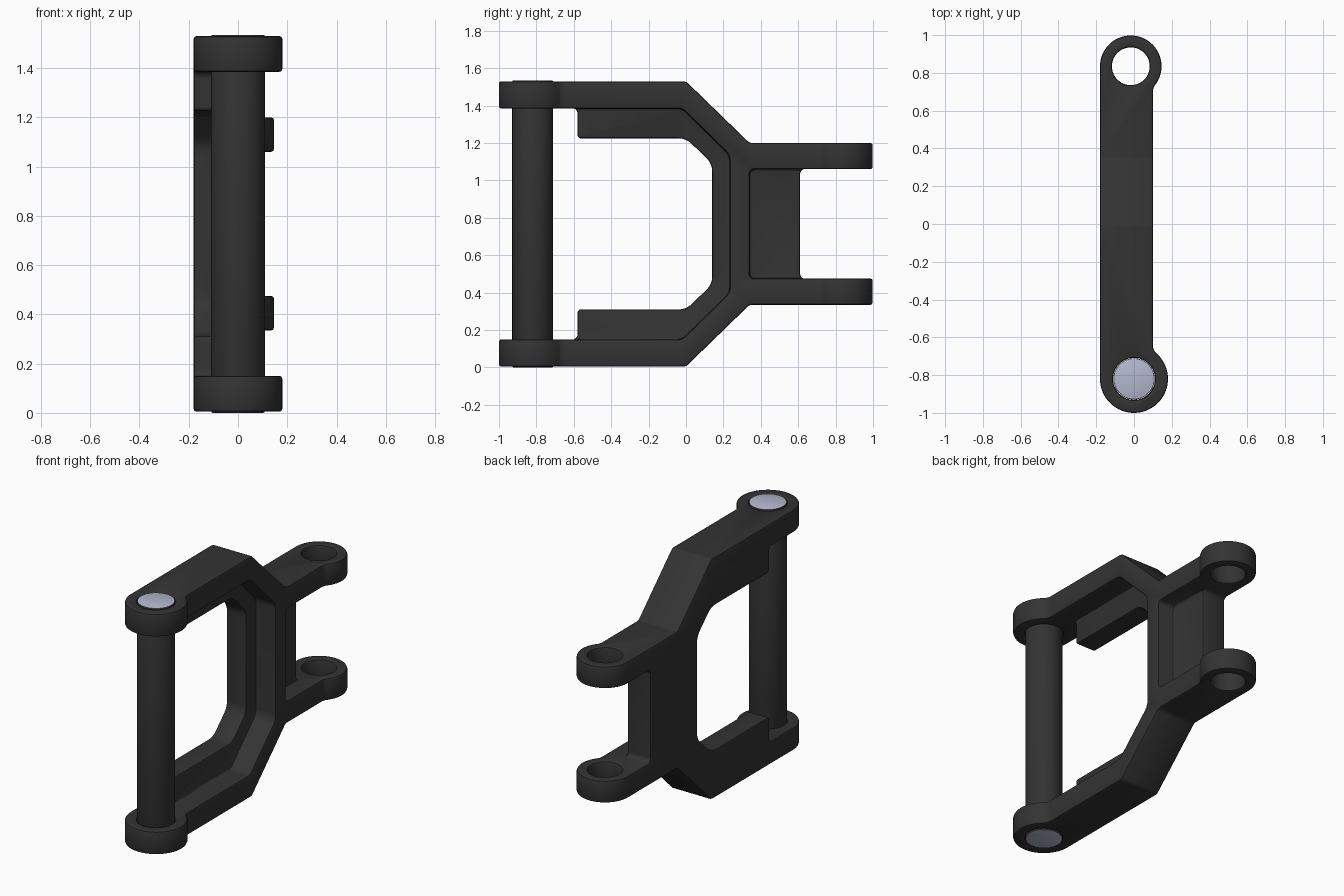
import bpy, bmesh
from math import pi, cos, sin, sqrt, atan2
from mathutils import Vector

if "Cube" in bpy.data.objects:
    bpy.data.objects.remove(bpy.data.objects["Cube"])

MID = 0.7675  # height of the mirror plane


def material(name, rgb):
    m = bpy.data.materials.new(name)
    m.diffuse_color = (*rgb, 1)
    m.use_nodes = True
    m.node_tree.nodes["Principled BSDF"].inputs["Base Color"].default_value = m.diffuse_color
    return m


DARK = material("black_metal", (0.033, 0.033, 0.033))
PALE = material("pale_steel", (0.45, 0.48, 0.62))


def rounded(points, n=7):
    """Fillet the corners of a closed polygon of (u, v[, radius])."""
    out = []
    for i, p in enumerate(points):
        c = Vector(p[:2])
        if len(p) < 3:
            out.append(c)
            continue
        a = (Vector(points[i - 1][:2]) - c).normalized()
        b = (Vector(points[(i + 1) % len(points)][:2]) - c).normalized()
        half = a.angle(b) / 2
        t = p[2] / abs(sin(half) / cos(half))
        centre = c + (a + b).normalized() * p[2] / sin(half)
        s, e = c + a * t - centre, c + b * t - centre
        for k in range(n + 1):
            d = s.lerp(e, k / n).normalized() * p[2]
            out.append(centre + d)
    return out


def mirrored(upper):
    lower = [(p[0], 2 * MID - p[1], *p[2:]) for p in reversed(upper)]
    return rounded(upper + lower)


def prism(name, coords, offset):
    me = bpy.data.meshes.new(name)
    bm = bmesh.new()
    f = bm.faces.new([bm.verts.new(c) for c in coords])
    ext = bmesh.ops.extrude_face_region(bm, geom=[f])
    verts = [g for g in ext["geom"] if isinstance(g, bmesh.types.BMVert)]
    bmesh.ops.translate(bm, verts=verts, vec=offset)
    bmesh.ops.recalc_face_normals(bm, faces=bm.faces)
    bm.to_mesh(me)
    bm.free()
    me.materials.append(DARK)
    ob = bpy.data.objects.new(name, me)
    bpy.context.collection.objects.link(ob)
    return ob


def side_prism(name, upper, x0, x1):
    return prism(name, [(x0, y, z) for y, z in mirrored(upper)], (x1 - x0, 0, 0))


def arc(cx, cy, r, a0, a1, n):
    return [(cx + r * cos(a0 + (a1 - a0) * k / n), cy + r * sin(a0 + (a1 - a0) * k / n))
            for k in range(n + 1)]


def activate(ob):
    bpy.ops.object.select_all(action='DESELECT')
    ob.select_set(True)
    bpy.context.view_layer.objects.active = ob


def combine(ob, other, op):
    m = ob.modifiers.new(op, 'BOOLEAN')
    m.operation, m.object, m.solver = op, other, 'EXACT'
    activate(ob)
    bpy.ops.object.modifier_apply(modifier=m.name)
    bpy.data.objects.remove(other)


def bevel(ob, width):
    m = ob.modifiers.new("edge_rounding", 'BEVEL')
    m.width, m.segments = width, 2
    m.limit_method, m.angle_limit = 'ANGLE', 0.7
    m.use_clamp_overlap = False
    activate(ob)
    bpy.ops.object.modifier_apply(modifier=m.name)
    bpy.ops.object.shade_smooth_by_angle(angle=0.6)


# Main rail with both pairs of lugs, side outline
frame = side_prism("hinge_frame", [
    (0.235, 1.135, 0.08), (-0.02, 1.385, 0.06), (-1.1, 1.385), (-1.1, 1.53),
    (0.0, 1.53, 0.04), (0.34, 1.20, 0.04), (1.1, 1.20), (1.1, 1.06),
    (0.34, 1.06, 0.025)], -0.40, 0.10 + 0.2)
# Inner flange
flange = side_prism("flange", [
    (0.14, 1.09, 0.1), (0.0, 1.225, 0.1), (-0.58, 1.225, 0.018),
    (-0.58, 1.387, 0.03), (-0.66, 1.387), (-0.66, 1.45), (-0.03, 1.45),
    (0.285, 1.16)], -0.42, -0.04)
# Recessed panel between the rear lugs
panel = side_prism("panel", [
    (0.61, 1.062, 0.03), (0.68, 1.062), (0.68, 1.10), (0.285, 1.10)], -0.44, -0.015)
combine(frame, flange, 'UNION')
combine(frame, panel, 'UNION')

# Plan outline: front boss, straight strip, rear boss, with filleted necks
FY, FR, RX, RY, RR, EDGE, NECK = -0.82, 0.18, -0.017, 0.835, 0.163, 0.10, 0.06
nx = EDGE + NECK
fdy = sqrt((FR + NECK) ** 2 - nx ** 2)
rdy = sqrt((RR + NECK) ** 2 - (nx - RX) ** 2)
fa, ra = atan2(fdy, nx), -atan2(rdy, nx - RX)
plan = arc(0, FY, FR, pi, 2 * pi + fa, 40)
plan += arc(nx, FY + fdy, NECK, pi + fa, pi, 8)[1:]
plan += arc(nx, RY - rdy, NECK, pi, pi + ra, 8)
plan += arc(RX, RY, RR, ra, pi, 40)[1:]
outline = prism("plan_outline", [(x, y, -0.3) for x, y in plan], (0, 0, 2.2))
combine(frame, outline, 'INTERSECT')

# Pin bore and rear lug holes
for x, y, r in ((0, FY, 0.111), (RX, RY, 0.10)):
    bore = prism("bore", [(a, b, -0.3) for a, b in arc(x, y, r, 0, 2 * pi, 48)[:-1]], (0, 0, 2.2))
    combine(frame, bore, 'DIFFERENCE')

# Clean up the boolean result before rounding the edges
bm = bmesh.new()
bm.from_mesh(frame.data)
bmesh.ops.remove_doubles(bm, verts=bm.verts, dist=0.0008)
bmesh.ops.dissolve_limit(bm, angle_limit=0.01, verts=bm.verts, edges=bm.edges)
bm.to_mesh(frame.data)
bm.free()
bevel(frame, 0.011)

# Hinge pin with pale end faces
pin = prism("hinge_pin", [(a, b, 0) for a, b in arc(0, FY, 0.109, 0, 2 * pi, 48)[:-1]],
            (0, 0, 2 * MID))
pin.data.materials.append(PALE)
bevel(pin, 0.006)
for p in pin.data.polygons:
    p.material_index = 1 if abs(p.normal.z) > 0.9 else 0
